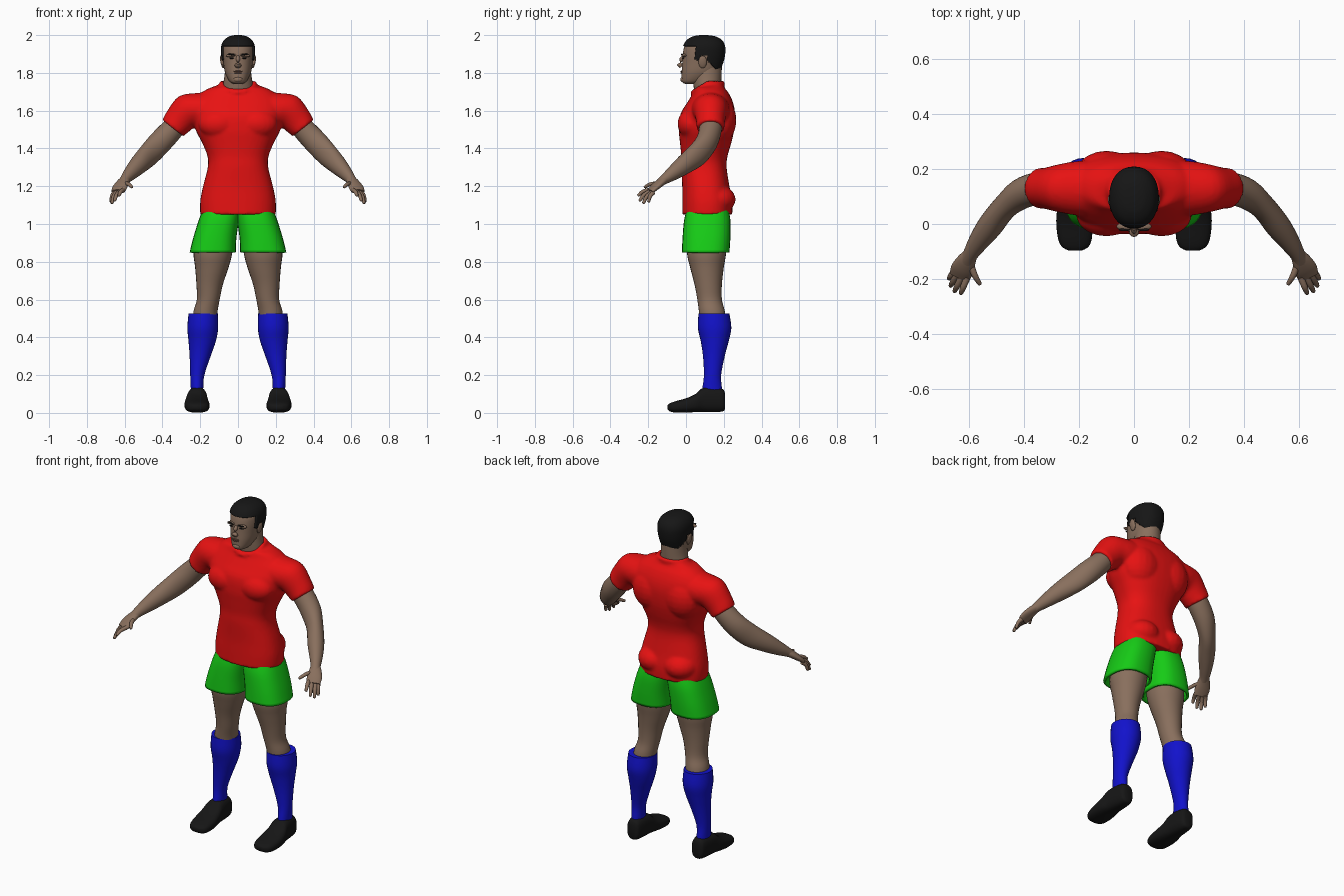
import bpy, bmesh, math
from mathutils import Vector, Matrix

cube = bpy.data.objects.get("Cube")
if cube:
    bpy.data.objects.remove(cube)


def material(name, r, g, b):
    m = bpy.data.materials.new(name)
    m.use_nodes = True
    m.diffuse_color = (r, g, b, 1)
    bsdf = m.node_tree.nodes["Principled BSDF"]
    bsdf.inputs["Base Color"].default_value = (r, g, b, 1)
    bsdf.inputs["Roughness"].default_value = 0.8
    return m


SKIN = material("skin", .25, .16, .11)
RED = material("red shirt", .8, .006, .006)
GREEN = material("green shorts", .008, .6, .008)
BLUE = material("blue socks", .006, .006, .6)
BLACK = material("black", .008, .008, .008)
LIP = material("lip brown", .17, .09, .065)


# Each ring is (centre, half axis u, half axis v)
def zring(z, x0, x1, y0, y1, tilt=0):
    return (Vector(((x0 + x1) / 2, (y0 + y1) / 2, z)),
            Vector(((x1 - x0) / 2, 0, 0)), Vector((0, (y1 - y0) / 2, tilt)))


def yring(y, x0, x1, z0, z1):
    return (Vector(((x0 + x1) / 2, y, (z0 + z1) / 2)),
            Vector(((x1 - x0) / 2, 0, 0)), Vector((0, 0, (z1 - z0) / 2)))


def limb(points, side=1):
    """Rings square to a path of (x, y, z, horizontal radius, vertical radius)."""
    c = [Vector((p[0] * side, p[1], p[2])) for p in points]
    rings = []
    for i, p in enumerate(points):
        t = (c[min(i + 1, len(c) - 1)] - c[max(i - 1, 0)]).normalized()
        u = t.cross(Vector((0, 0, 1))).normalized()
        rings.append((c[i], u * p[3], t.cross(u) * p[4]))
    return rings


def spline(a, b, c, d, t):
    return b + (c - a) * t / 2 + (a * 2 - b * 5 + c * 4 - d) * t**2 / 2 \
        + (b * 3 - a - c * 3 + d) * t**3 / 2


def loft(bm, rings, n=28, sub=4, caps=True, power=1.0):
    """Skin smoothly through the rings; a lower power gives boxier sections."""
    dense = []
    for i in range(len(rings) - 1):
        near = [rings[max(0, min(len(rings) - 1, i + k))] for k in (-1, 0, 1, 2)]
        for s in range(sub):
            dense.append([spline(*[r[j] for r in near], s / sub) for j in range(3)])
    dense.append(rings[-1])
    loops = []
    for c, u, v in dense:
        row = []
        for k in range(n):
            a = math.tau * k / n
            x, y = math.cos(a), math.sin(a)
            row.append(bm.verts.new(c + u * math.copysign(abs(x)**power, x)
                                    + v * math.copysign(abs(y)**power, y)))
        loops.append(row)
    for lo, hi in zip(loops, loops[1:]):
        for k in range(n):
            bm.faces.new((lo[k], lo[k - 1], hi[k - 1], hi[k]))
    if caps:
        bm.faces.new(loops[0])
        bm.faces.new(loops[-1][::-1])


def blob(bm, centre, radii, turn=0):
    m = Matrix.Translation(centre) @ Matrix.Rotation(turn, 4, 'Y') @ Matrix.Diagonal((*radii, 1))
    bmesh.ops.create_uvsphere(bm, u_segments=20, v_segments=12, radius=1, matrix=m)


def finish(name, bm, mat, mirror=False, thick=0, voxel=0):
    bmesh.ops.recalc_face_normals(bm, faces=bm.faces[:])
    mesh = bpy.data.meshes.new(name)
    bm.to_mesh(mesh)
    bm.free()
    mesh.materials.append(mat)
    ob = bpy.data.objects.new(name, mesh)
    bpy.context.collection.objects.link(ob)
    bpy.ops.object.select_all(action='DESELECT')
    ob.select_set(True)
    bpy.context.view_layer.objects.active = ob
    bpy.ops.object.shade_smooth_by_angle(angle=math.radians(50))
    if thick:
        m = ob.modifiers.new("thickness", 'SOLIDIFY')
        m.thickness = thick
        m.offset = -1
    if voxel:
        m = ob.modifiers.new("fuse", 'REMESH')
        m.mode = 'VOXEL'
        m.voxel_size = voxel
        m.use_smooth_shade = True
        m = ob.modifiers.new("soften", 'SMOOTH')
        m.iterations = 4
    if mirror:
        ob.modifiers.new("other side", 'MIRROR')
    return ob


# Shirt: torso, sleeves, chest, seat and collar fused together
bm = bmesh.new()
torso = [(1.05, .2, -.02, .245), (1.12, .2, -.02, .245), (1.2, .185, -.02, .23),
         (1.3, .16, -.025, .215), (1.36, .162, -.025, .22), (1.43, .19, -.032, .24),
         (1.5, .225, -.038, .255), (1.58, .24, -.03, .26), (1.64, .24, .005, .25),
         (1.69, .2, .035, .228), (1.72, .15, .045, .205)]
loft(bm, [zring(z, -w, w, a, b) for z, w, a, b in torso]
     + [zring(1.735, -.095, .095, .045, .19, .02)], n=40, power=.85)
for s in (1, -1):
    loft(bm, limb([(.12, .13, 1.615, .1, .085), (.2, .13, 1.605, .1, .09),
                   (.27, .13, 1.595, .088, .092), (.315, .13, 1.545, .076, .08),
                   (.345, .13, 1.507, .074, .07)], s))
    blob(bm, (s * .1, .03, 1.53), (.11, .075, .08))
    blob(bm, (s * .1, .17, 1.55), (.12, .097, .13))
    blob(bm, (s * .085, .16, 1.13), (.1, .103, .078))
collar = []
for k in range(25):
    a = math.tau * k / 24
    collar.append((.088 * math.sin(a), .115 - .08 * math.cos(a),
                   1.695 + .05 * min(1, 1 - math.cos(a)), .011, .014))
loft(bm, limb(collar), n=10, sub=2)
finish("shirt", bm, RED, voxel=.009)

# Shorts: open legs with a hem thickness
bm = bmesh.new()
loft(bm, [zring(1.08, -.02, .185, .005, .225), zring(1.02, -.006, .208, -.01, .235),
          zring(.93, .008, .236, -.018, .235), zring(.85, .012, .256, -.022, .23)],
     caps=False, power=.8)
finish("shorts", bm, GREEN, mirror=True, thick=.014)

# Bare thighs and knees
bm = bmesh.new()
loft(bm, [zring(.98, .02, .22, .01, .22), zring(.85, .03, .235, .005, .213),
          zring(.77, .05, .227, .022, .2), zring(.68, .08, .22, .045, .19),
          zring(.6, .097, .218, .06, .19), zring(.54, .108, .235, .068, .205),
          zring(.48, .115, .24, .075, .21)])
finish("thighs", bm, SKIN, mirror=True)

# Long socks
bm = bmesh.new()
loft(bm, [zring(.525, .107, .262, .066, .23), zring(.45, .105, .268, .063, .24),
          zring(.38, .117, .262, .078, .226), zring(.3, .145, .256, .09, .205),
          zring(.2, .178, .253, .095, .186), zring(.13, .184, .25, .087, .19),
          zring(.08, .184, .25, .087, .19)])
finish("socks", bm, BLUE, mirror=True)

# Shoes
bm = bmesh.new()
loft(bm, [yring(.207, .19, .24, .02, .1), yring(.195, .176, .254, .008, .125),
          yring(.15, .168, .262, .004, .135), yring(.09, .163, .27, .004, .132),
          yring(.05, .157, .28, .004, .1), yring(0, .151, .283, .002, .077),
          yring(-.055, .154, .276, .002, .062), yring(-.083, .166, .262, .007, .052),
          yring(-.097, .19, .238, .018, .042)], power=.75)
finish("shoes", bm, BLACK, mirror=True)

# Arms
bm = bmesh.new()
loft(bm, limb([(.29, .13, 1.57, .058, .055), (.345, .13, 1.505, .06, .06),
               (.41, .11, 1.435, .056, .064), (.47, .062, 1.37, .046, .064),
               (.525, -.008, 1.315, .046, .052), (.57, -.07, 1.268, .036, .038),
               (.598, -.115, 1.236, .027, .026), (.61, -.14, 1.218, .03, .02)]))
finish("arms", bm, SKIN, mirror=True)

# Hands: palm, four fingers and a thumb
bm = bmesh.new()
loft(bm, limb([(.595, -.11, 1.238, .026, .022), (.61, -.135, 1.22, .035, .021),
               (.625, -.165, 1.195, .042, .018), (.635, -.19, 1.172, .038, .013)]))
fingers = [((.607, -.195, 1.18), (.632, -.256, 1.15)), ((.627, -.192, 1.172), (.655, -.248, 1.122)),
           ((.644, -.183, 1.167), (.669, -.228, 1.108)), ((.655, -.172, 1.167), (.675, -.2, 1.115)),
           ((.595, -.145, 1.215), (.56, -.222, 1.195))]
for root, tip in fingers:
    a, b = Vector(root), Vector(tip)
    knuckle = a.lerp(b, .5) + Vector((.002, -.004, .006))
    end = a.lerp(b, .92)
    loft(bm, limb([(*a, .012, .012), (*knuckle, .011, .01), (*end, .008, .008),
                   (*b, .003, .003)]), n=12)
finish("hands", bm, SKIN, mirror=True)

# Neck
bm = bmesh.new()
loft(bm, [zring(1.66, -.085, .085, .05, .18), zring(1.73, -.08, .08, .04, .185),
          zring(1.78, -.072, .072, .035, .188), zring(1.84, -.066, .066, .04, .19)])
finish("neck", bm, SKIN)

# Head with ears, nose, brow ridge and chin
skull = [(1.742, .022, -.005, .05), (1.755, .045, -.022, .1), (1.8, .068, -.023, .165),
         (1.85, .077, -.02, .19), (1.9, .082, -.017, .2), (1.94, .08, -.008, .198),
         (1.97, .064, .012, .18), (1.988, .036, .045, .145), (1.994, .008, .08, .105)]
bm = bmesh.new()
loft(bm, [zring(z, -w, w, a, b) for z, w, a, b in skull], n=48, sub=6, power=.9)
loft(bm, limb([(0, -.014, 1.887, .008, .009), (0, -.026, 1.866, .01, .011),
               (0, -.033, 1.845, .016, .014), (0, -.024, 1.832, .015, .01)]), n=16)
blob(bm, (0, -.012, 1.765), (.026, .018, .016))
for s in (1, -1):
    blob(bm, (s * .084, .088, 1.858), (.009, .022, .034), s * .2)
    blob(bm, (s * .034, -.009, 1.893), (.03, .014, .009), s * .1)
finish("head", bm, SKIN)


# Short hair: a cap trimmed along the hairline, around the ears and at the nape
def hairline(y):
    if y < .05:
        return 1.942
    if y < .082:
        return 1.868
    if y < .112:
        return 1.893
    return max(1.785, 1.87 - 1.1 * (y - .112))


bm = bmesh.new()
loft(bm, [zring(z + .006, -w - .008, w + .008, a - .006, b + .008) for z, w, a, b in skull],
     n=72, sub=10, power=.9)
low = [f for f in bm.faces if f.calc_center_median().z < hairline(f.calc_center_median().y)]
bmesh.ops.delete(bm, geom=low, context='FACES')
finish("hair", bm, BLACK, thick=.014)

# Eyebrows and eyes
bm = bmesh.new()
blob(bm, (.035, -.021, 1.897), (.021, .005, .004), -.12)
blob(bm, (.034, -.0155, 1.878), (.012, .005, .004))
finish("brows_and_eyes", bm, BLACK, mirror=True)

# Lips
bm = bmesh.new()
blob(bm, (0, -.024, 1.808), (.024, .006, .004))
blob(bm, (0, -.024, 1.8), (.02, .006, .004))
finish("lips", bm, LIP)
